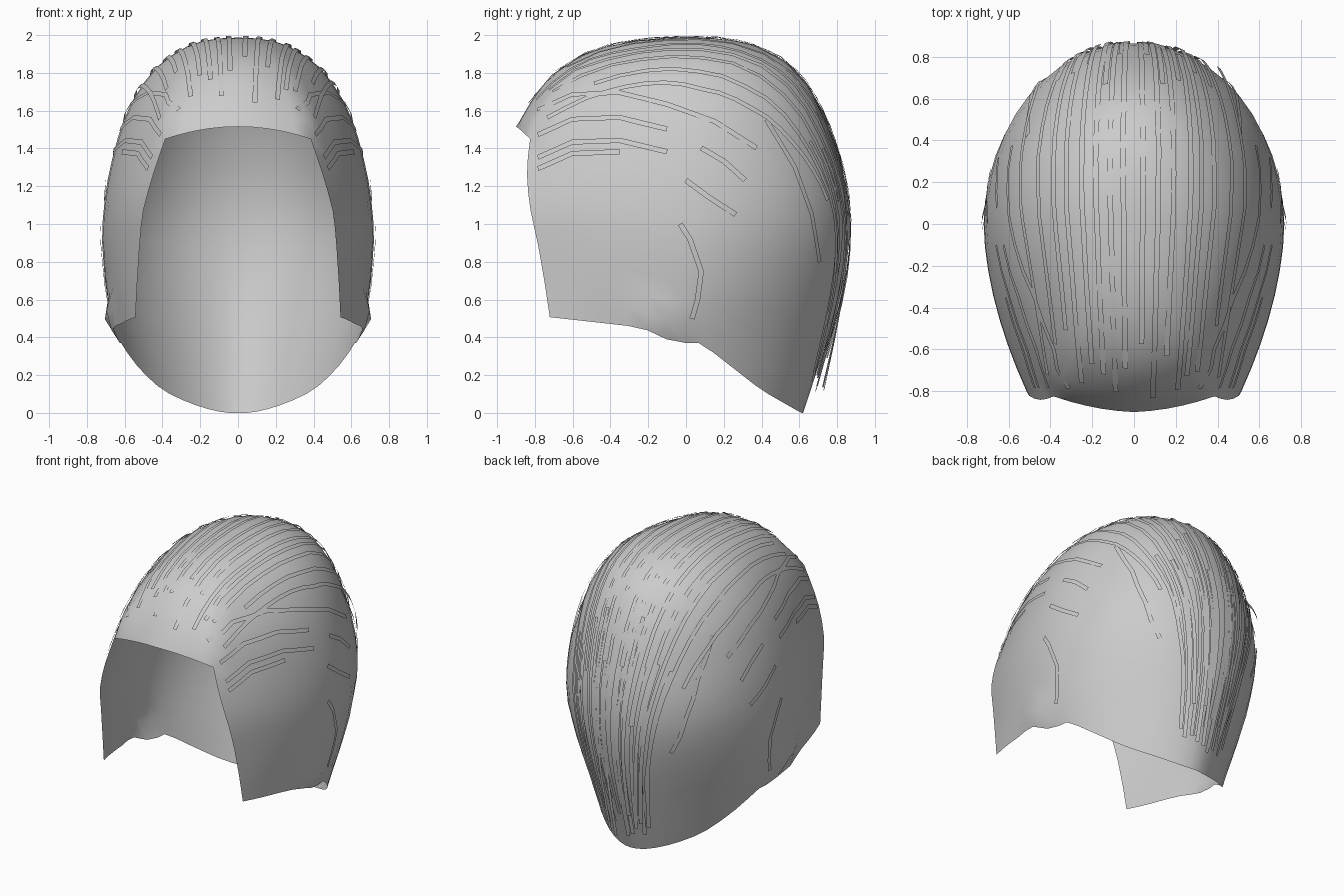
import bpy, bmesh, math, random
from mathutils import Vector
from mathutils.bvhtree import BVHTree

if "Cube" in bpy.data.objects:
    bpy.data.objects.remove(bpy.data.objects["Cube"])

random.seed(4)
grey = bpy.data.materials.new("hair grey")
grey.diffuse_color = (0.6, 0.6, 0.6, 1)
grey.use_nodes = True
grey.node_tree.nodes["Principled BSDF"].inputs["Base Color"].default_value = grey.diffuse_color

# Side rings below the hairline: z, half width, back y, front edge x, front edge y
LOW = [(0, .5, .62, .545, -.72), (.12, .553, .66, .545, -.72), (.37, .625, .74, .545, -.72),
       (.5, .668, .785, .543, -.72), (.7, .705, .835, .533, -.75), (.9, .72, .862, .52, -.785),
       (1.05, .715, .865, .507, -.82), (1.2, .697, .85, .468, -.84), (1.32, .672, .823, .43, -.843),
       (1.4, .652, .798, .402, -.83), (1.45, .638, .78, .385, -.825)]
# Crown rings above it: z, half width, back y, front y
TOP = [(1.45, .638, .78, -.885), (1.55, .605, .745, -.878), (1.65, .56, .695, -.82),
       (1.75, .497, .635, -.745), (1.83, .432, .565, -.655), (1.89, .355, .48, -.55),
       (1.94, .27, .375, -.42), (1.97, .185, .26, -.26), (1.983, .09, .15, -.11)]
# Lower rim: y, z
RIM = [(-.75, .51), (-.3, .46), (-.17, .43), (-.07, .37), (.08, .37), (.4, .12), (.61, 0), (1, 0)]
BACK, SIDE, BROW, ROWS = 12, 7, 5, 10


def lerp_table(table, t):
    if t <= table[0][0]:
        return table[0][1:]
    for a, b in zip(table, table[1:]):
        if t <= b[0]:
            f = (t - a[0]) / (b[0] - a[0])
            return [p + (q - p) * f for p, q in zip(a[1:], b[1:])]
    return table[-1][1:]


def ring_point(col, z):
    """Point of the right half at column col (0 = back middle) and height z."""
    yc, yf = 0, 0
    if z <= 1.45 and col <= BACK + SIDE:
        w, yb, xe, ye = lerp_table(LOW, z)
    else:
        w, yb, yf = lerp_table(TOP, z)
        k = (z - 1.45) / .533
        yc = .04 * k
        xe, ye = w * .603, yc + (yf - yc) * (.932 - .13 * k)
    if col <= BACK:
        # the nape is flatter on its flanks than the round back of the head
        e = 1 + .18 * min(1, max(0, (1 - z) / .5))
        a = math.pi / 2 * col / BACK
        x = w * abs(math.sin(a)) ** e
        y = yc + (yb - yc) * abs(math.cos(a)) ** e
    elif col <= BACK + SIDE:
        u = (col - BACK) / SIDE
        x, y = w - (w - xe) * u ** 1.8, yc + (ye - yc) * u
    else:
        v = (col - BACK - SIDE) / BROW
        x, y = xe * (1 - v), ye + (yf - ye) * (1 - (1 - v) ** 2)
    # flare over the ear
    x += .055 * math.exp(-((y + .17) / .13) ** 2 - ((z - .49) / .08) ** 2)
    return Vector((x, y, z))


def rim_height(col):
    lo, hi = 0, .8
    for _ in range(30):
        mid = (lo + hi) / 2
        if mid < lerp_table(RIM, ring_point(col, mid).y)[0]:
            lo = mid
        else:
            hi = mid
    return hi


# Hair cap: right half as a grid of columns, then mirrored
bm = bmesh.new()
crown = bm.verts.new((0, .04, 1.987))
columns = []
for c in range(BACK + SIDE + BROW + 1):
    v = max(0, (c - BACK - SIDE) / BROW)
    if v > 0:
        col = [None] * ROWS
    else:
        zb = rim_height(c)
        col = [bm.verts.new(ring_point(c, zb + (1.45 - zb) * r / ROWS)) for r in range(ROWS)]
    for i, row in enumerate(TOP):
        p = ring_point(c, row[0])
        if i == 0 and v > 0:
            p.z += .065 * (1 - (1 - v) ** 2)
            p.y -= .015 * v
        col.append(bm.verts.new(p))
    columns.append(col + [crown])
for a, b in zip(columns, columns[1:]):
    for r in range(len(a) - 1):
        quad = [a[r], a[r + 1], b[r + 1], b[r]]
        if None not in quad:
            bm.faces.new(list(dict.fromkeys(quad)))
bmesh.ops.recalc_face_normals(bm, faces=bm.faces)
if sum(f.normal.dot(f.calc_center_median() - Vector((0, 0, .9))) for f in bm.faces) < 0:
    bmesh.ops.reverse_faces(bm, faces=bm.faces)
bm.normal_update()
tree = BVHTree.FromBMesh(bm)


def make_object(name, bm):
    me = bpy.data.meshes.new(name)
    bm.to_mesh(me)
    bm.free()
    me.materials.append(grey)
    me.polygons.foreach_set("use_smooth", [True] * len(me.polygons))
    ob = bpy.data.objects.new(name, me)
    bpy.context.collection.objects.link(ob)
    return ob


cap = make_object("hair_cap", bm)
mirror = cap.modifiers.new("mirror", 'MIRROR')
mirror.use_clip = True
mirror.merge_threshold = .002


def ribbon(bm, hits, sign, width, lift, tail=0):
    """Thin flat lock lying on the cap along the given surface hits; tail lifts its last third."""
    hits = [h for h in hits if h[0] is not None]
    if len(hits) < 3:
        return
    pairs = []
    for i, (p, n, *_) in enumerate(hits):
        t = hits[min(i + 1, len(hits) - 1)][0] - hits[max(i - 1, 0)][0]
        if n.dot(p - Vector((0, 0, .9))) < 0:
            n = -n
        side = t.cross(n).normalized() * width / 2
        f = i / (len(hits) - 1)
        up = lift + tail * max(0, f - .6) / .4
        pair = []
        for q in (p - side, p + side):
            q = q + n * up
            pair.append(bm.verts.new((q.x * sign, q.y, q.z)))
        pairs.append(pair)
    for a, b in zip(pairs, pairs[1:]):
        f = bm.faces.new((a[0], a[1], b[1], b[0]))
        f.normal_update()
        if f.normal.dot(f.calc_center_median() - Vector((0, 0, .9))) < 0:
            f.normal_flip()


# Long locks combed from the brow over the crown, gathering at the nape
bm = bmesh.new()
for sign in (1, -1):
    for k in range(8):
        x_top = .05 + .068 * k + random.uniform(-.015, .015)
        start = random.uniform(118, 140)
        end = random.uniform(-49, -30) if k % 4 != 3 else random.uniform(0, 30)
        hits = []
        for i in range(19):
            ang = start + (end - start) * i / 18
            f = min(1, max(0, (70 - ang) / 115))
            g = max(0, (ang - 85) / 55)
            x = x_top * (1 - .68 * f ** 1.2) * (1 - .25 * g)
            a = math.radians(ang)
            hits.append(tree.ray_cast(Vector((x, 0, .9)), Vector((0, math.cos(a), math.sin(a)))))
        ribbon(bm, hits, sign, .026, random.uniform(.01, .014), random.uniform(0, .03))
make_object("crown_locks", bm)

# Locks on the back of the head that hang down to the nape
bm = bmesh.new()
for sign in (1, -1):
    for k in range(5):
        x_top = .06 + .075 * k
        start, end = random.uniform(30, 55), random.uniform(-50, -46)
        hits = []
        for i in range(11):
            f = i / 10
            a = math.radians(start + (end - start) * f)
            x = x_top * (1 - .55 * f)
            hits.append(tree.ray_cast(Vector((x, 0, .9)), Vector((0, math.cos(a), math.sin(a)))))
        ribbon(bm, hits, sign, .026, .012, random.uniform(.01, .06))
make_object("nape_locks", bm)

# Side locks swept back from the temples, and loose wisps by the ear; paths are (y, z)
paths = [[(-.78, z), (-.6, z + .08), (-.35, z + .09), (-.1, z + .03), (.15, z - .06), (.37, z - .2)][:n]
         for z, n in ((1.29, 3), (1.35, 4), (1.47, 4), (1.6, 6))]
paths += [[(.08, 1.4), (.2, 1.33), (.31, 1.23)], [(0, 1.23), (.12, 1.14), (.26, 1.05)],
          [(-.03, 1.0), (.02, .92), (.08, .75), (.06, .6), (.03, .5)],
          [(.42, 1.55), (.57, 1.3), (.66, 1.05), (.7, .8)]]
bm = bmesh.new()
for sign in (1, -1):
    for path in paths:
        fine = []
        for (y0, z0), (y1, z1) in zip(path, path[1:]):
            fine += [(y0 + (y1 - y0) * t, z0 + (z1 - z0) * t) for t in (0, .5)]
        fine.append(path[-1])
        hits = [tree.ray_cast(Vector((2, y, z)), Vector((-1, 0, 0))) for y, z in fine]
        ribbon(bm, hits, sign, .028, .01)
make_object("side_locks", bm)
